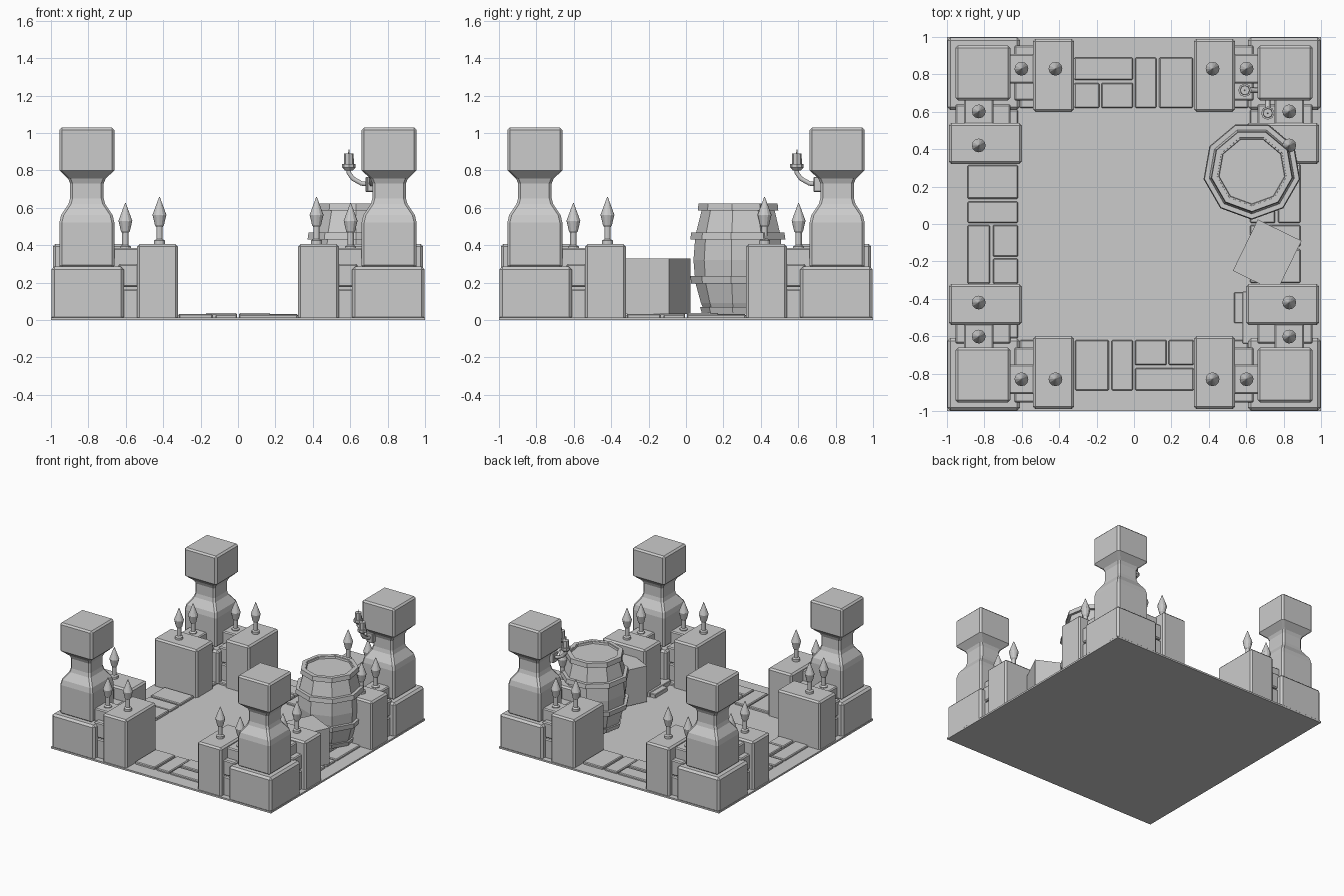
import bpy, bmesh, math
from mathutils import Matrix, Vector

if "Cube" in bpy.data.objects:
    bpy.data.objects.remove(bpy.data.objects["Cube"])


def finish(name, bm, bevel=0.0):
    bmesh.ops.recalc_face_normals(bm, faces=bm.faces)
    me = bpy.data.meshes.new(name)
    bm.to_mesh(me)
    bm.free()
    ob = bpy.data.objects.new(name, me)
    bpy.context.collection.objects.link(ob)
    if bevel:
        m = ob.modifiers.new("bevel", 'BEVEL')
        m.width, m.segments = bevel, 1
        m.limit_method, m.angle_limit = 'ANGLE', math.radians(50)
    return ob


def box(name, x, y, z, bevel=0.01):
    """Box from (min, max) ranges; order of the pair does not matter."""
    bm = bmesh.new()
    bmesh.ops.create_cube(bm, size=1)
    for v in bm.verts:
        v.co = Vector([(r[0] + r[1]) / 2 + c * abs(r[1] - r[0]) for r, c in zip((x, y, z), v.co)])
    return finish(name, bm, bevel)


def lathe(name, profile, n, loc, turn=0.0, bevel=0.0):
    """Stack n-sided rings of (radius, height), capped at both ends."""
    bm = bmesh.new()
    rings = [[bm.verts.new((r * math.cos(turn + math.tau * i / n),
                            r * math.sin(turn + math.tau * i / n), z)) for i in range(n)]
             for r, z in profile]
    for a, b in zip(rings, rings[1:]):
        for i in range(n):
            j = (i + 1) % n
            bm.faces.new((a[i], a[j], b[j], b[i]))
    bm.faces.new(rings[0])
    bm.faces.new(rings[-1])
    ob = finish(name, bm, bevel)
    ob.location = loc
    return ob


def panel_box(name, size, loc, angle, inset=0.045, depth=-0.015):
    bm = bmesh.new()
    bmesh.ops.create_cube(bm, size=1, matrix=Matrix.Diagonal((*size, 1)))
    bmesh.ops.inset_individual(bm, faces=bm.faces[:], thickness=inset, depth=0)
    inner = [f for f in bm.faces if all(len(v.link_faces) == 4 for v in f.verts)
             and len({round(v.co.length, 4) for v in f.verts}) == 1 and
             all(abs(abs(c) - s / 2) > 1e-4 or s == 0 for v in f.verts for c, s in zip(
                 [v.co[k] for k in range(3) if abs(f.normal[k]) < 0.5],
                 [size[k] for k in range(3) if abs(f.normal[k]) < 0.5]))]
    bmesh.ops.inset_individual(bm, faces=inner, thickness=0.003, depth=depth)
    ob = finish(name, bm)
    ob.location = loc
    ob.rotation_euler.z = angle
    return ob


# Floor
box("floor", (-1, 1), (-1, 1), (0, 0.014), 0)

# Paving bricks: one side's pattern, turned to all four sides
pavers = [(-0.32, -0.005, 0.77, 0.89), (-0.32, -0.185, 0.62, 0.755), (-0.175, -0.005, 0.62, 0.755),
          (0.005, 0.12, 0.62, 0.89), (0.135, 0.315, 0.62, 0.89), (0.33, 0.61, 0.77, 0.89),
          (0.33, 0.61, 0.62, 0.755), (-0.61, -0.475, 0.62, 0.89), (-0.46, -0.335, 0.62, 0.89)]
for k in range(4):
    for i, (x0, x1, y0, y1) in enumerate(pavers):
        p = box(f"paver_{k}_{i}", (x0, x1), (y0, y1), (0.0, 0.030 + 0.003 * (i % 3)), 0.006)
        p.rotation_euler.z = k * math.pi / 2

# Corner pillars, gate posts, linking walls and railing spikes
S2 = math.sqrt(2)
pillar = [(h * S2, z) for h, z in [(0.147, 0.28), (0.147, 0.52), (0.138, 0.56), (0.098, 0.62),
                                   (0.09, 0.65), (0.09, 0.73), (0.10, 0.755), (0.147, 0.80),
                                   (0.147, 1.028)]]
spike = [(0.03, 0), (0.03, 0.022), (0.017, 0.03), (0.017, 0.095), (0.024, 0.105),
         (0.037, 0.16), (0.002, 0.255)]
for sx in (-1, 1):
    for sy in (-1, 1):
        def at(swap, a, b):
            """Ranges along and across a wall, mirrored into this corner."""
            if swap:
                a, b = b, a
            return [sx * v for v in a], [sy * v for v in b]

        box("pillar_base", (0.61 * sx, 0.998 * sx), (0.61 * sy, 0.998 * sy), (0, 0.285), 0.016)
        lathe("pillar", pillar, 4, (0.808 * sx, 0.808 * sy, 0), math.pi / 4, 0.013)
        for swap in (False, True):
            box("gate_post", *at(swap, (0.322, 0.54), (0.60, 0.99)), (0, 0.405), 0.013)
            box("wall_core", *at(swap, (0.52, 0.70), (0.75, 0.91)), (0, 0.385), 0.008)
            box("wall_brick_low", *at(swap, (0.52, 0.64), (0.66, 0.955)), (0, 0.165), 0.008)
            box("wall_brick_high", *at(swap, (0.52, 0.64), (0.66, 0.955)), (0.175, 0.30), 0.008)
            for a, z in ((0.42, 0.402), (0.602, 0.37)):
                (x,), (y,) = at(swap, (a,), (0.83,))
                lathe("railing_spike", spike, 12, (x, y, z))

# Barrel with hoops and recessed lid
bx, by = 0.63, 0.285
lathe("barrel", [(0.18, 0.035), (0.205, 0.09), (0.235, 0.2), (0.245, 0.32), (0.235, 0.45),
                 (0.20, 0.59), (0.205, 0.62), (0.18, 0.62), (0.175, 0.595)], 9, (bx, by, 0), -math.pi / 2)
for r0, r1, z0, z1 in ((0.20, 0.21, 0.035, 0.07), (0.257, 0.262, 0.195, 0.235),
                       (0.262, 0.257, 0.43, 0.467)):
    lathe("barrel_hoop", [(r0 - 0.03, z0), (r0, z0), (r1, z1), (r1 - 0.03, z1)], 9, (bx, by, 0),
          -math.pi / 2)
rim = lathe("barrel_rim", [(0.195, 0.585), (0.222, 0.585), (0.218, 0.622), (0.188, 0.622),
                           (0.183, 0.605)], 9, (bx, by, 0), -math.pi / 2)

# Crate and loose lid beside it
panel_box("crate", (0.26, 0.305, 0.295), (0.712, -0.17, 0.18), math.radians(-26))
box("loose_lid", (0.535, 0.80), (-0.53, -0.365), (0.0, 0.045), 0.004)
box("loose_board", (0.58, 0.70), (-0.64, -0.36), (0.0, 0.05), 0.004)

# Candle sconces on two faces of the back right pillar
arm_path = [(0.70, 0.725), (0.66, 0.73), (0.615, 0.755), (0.593, 0.785), (0.593, 0.81)]
for swap in (False, True):
    def place(x, y, z=0.0):
        return (y, x, z) if swap else (x, y, z)

    cu = bpy.data.curves.new("sconce_arm", 'CURVE')
    cu.dimensions = '3D'
    cu.bevel_depth, cu.bevel_resolution, cu.use_fill_caps = 0.014, 1, True
    sp = cu.splines.new('POLY')
    sp.points.add(len(arm_path) - 1)
    for p, (x, z) in zip(sp.points, arm_path):
        p.co = (*place(x, 0.715, z), 1)
    bpy.context.collection.objects.link(bpy.data.objects.new("sconce_arm", cu))
    rx, ry = (0.682, 0.735), (0.69, 0.745)
    if swap:
        rx, ry = ry, rx
    box("sconce_mount", rx, ry, (0.685, 0.765), 0.004)
    c = place(0.593, 0.715)
    lathe("candle_cup", [(0.022, 0.80), (0.036, 0.815), (0.036, 0.835), (0.028, 0.835)], 8, c)
    lathe("candle", [(0.027, 0.83), (0.025, 0.89)], 8, c)
    lathe("candle_wick", [(0.004, 0.885), (0.003, 0.912)], 4, c)
